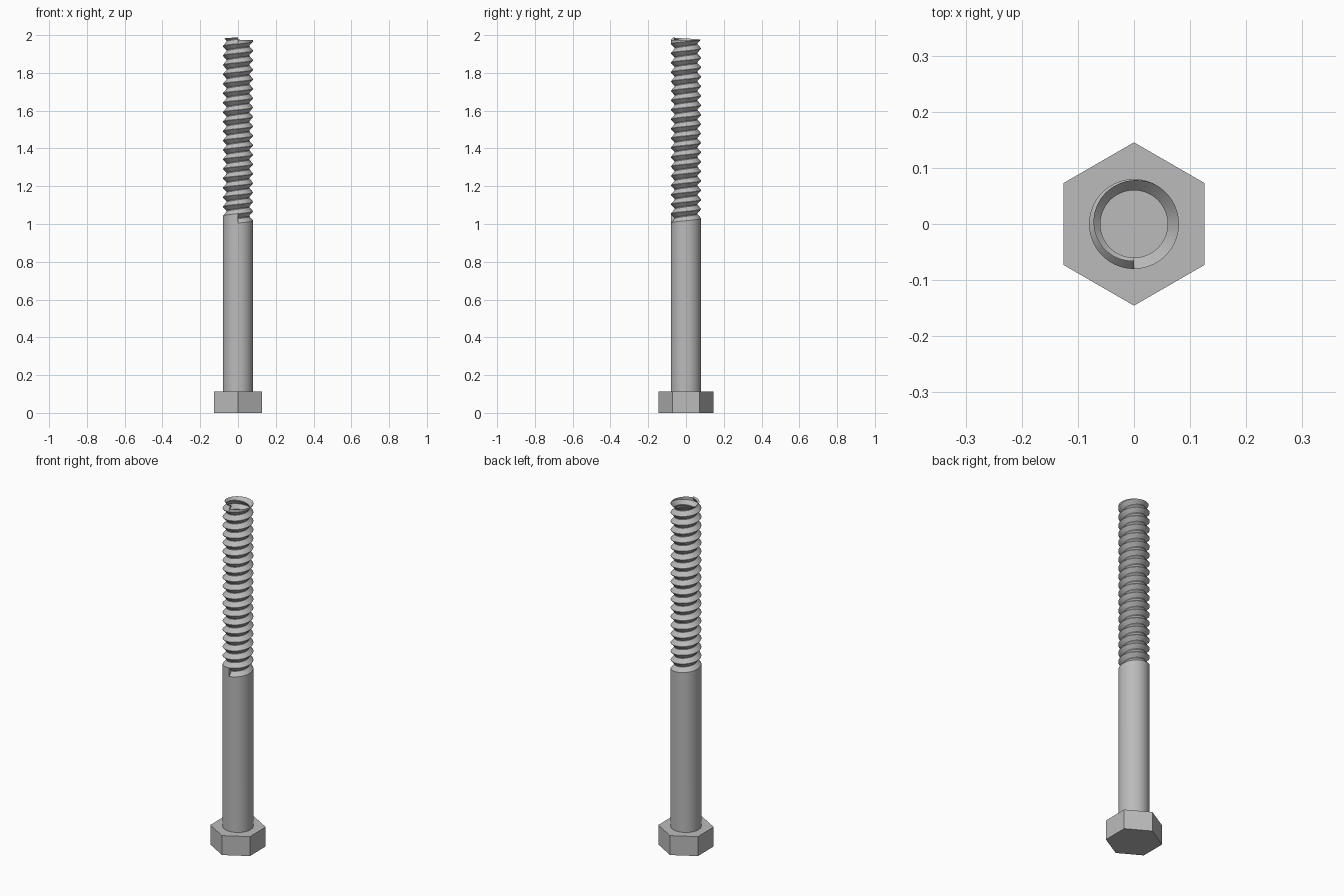
import bpy, bmesh, math

cube = bpy.data.objects.get("Cube")
if cube:
    bpy.data.objects.remove(cube)

steel = bpy.data.materials.new("grey steel")
steel.use_nodes = True
GREY = (0.5, 0.5, 0.5, 1)
steel.diffuse_color = GREY
steel.node_tree.nodes["Principled BSDF"].inputs["Base Color"].default_value = GREY

SEG, TURNS, PITCH = 72, 19, 0.05
R, ROOT = 0.08, 0.06
BASE, START, TOP = 0.1, 1.005, 2.06
# one turn of the V groove: height above the helix, radius
GROOVE = [(0, R), (0.023, ROOT), (0.027, ROOT), (0.048, R)]


def make_object(name, bm):
    bmesh.ops.recalc_face_normals(bm, faces=bm.faces)
    mesh = bpy.data.meshes.new(name)
    bm.to_mesh(mesh)
    bm.free()
    obj = bpy.data.objects.new(name, mesh)
    bpy.context.collection.objects.link(obj)
    mesh.materials.append(steel)
    return obj


def prism(bm, rings, count, turn):
    """Solid of stacked regular rings given as (radius, height)."""
    loops = [[bm.verts.new((r * math.cos(turn + math.tau * i / count),
                            r * math.sin(turn + math.tau * i / count), z))
              for i in range(count)] for r, z in rings]
    for low, high in zip(loops, loops[1:]):
        for i in range(count):
            j = (i + 1) % count
            bm.faces.new((low[i], low[j], high[j], high[i]))
    bm.faces.new(loops[0])
    bm.faces.new(loops[-1])


# Hexagonal head
bm = bmesh.new()
prism(bm, [(0.1455, 0), (0.1455, 0.112)], 6, math.pi / 2)
make_object("hex_head", bm)

# Plain shank running into a right-handed helical groove
bm = bmesh.new()
cache = {}


def vert(i, r, z):
    key = (i % SEG, round(r, 4), round(z, 5))
    if key not in cache:
        a = math.tau * i / SEG - math.pi / 2
        cache[key] = bm.verts.new((r * math.cos(a), r * math.sin(a), z))
    return cache[key]


def groove_turn(i, n):
    z = START + PITCH * (n + i / SEG)
    return [vert(i, r, z + dz) for dz, r in GROOVE] + [vert(i, R, z + PITCH)]


def column(i):
    points = [vert(i, R, BASE)]
    for n in range(TURNS):
        points += groove_turn(i, n)[:-1]
    return points + [vert(i, R, START + PITCH * (TURNS + i / SEG)), vert(i, R, TOP)]


for i in range(SEG):
    a, b = column(i), column(i + 1)
    for k in range(len(a) - 1):
        face = [a[k], b[k], b[k + 1], a[k + 1]]
        if i == SEG - 1 and k == 0:
            face.insert(2, vert(0, R, START))
        if i == 0 and k == len(a) - 2:
            face.append(vert(0, R, START + PITCH * (TURNS + 1)))
        bm.faces.new(face)

# End walls of the groove, then the end caps
bm.faces.new(groove_turn(0, 0))
bm.faces.new(groove_turn(0, TURNS))
for z in (BASE, TOP):
    bm.faces.new([vert(i, R, z) for i in range(SEG)])
shank = make_object("threaded_shank", bm)

# Trim the tip to a chamfered end
bm = bmesh.new()
prism(bm, [(0.12, 0.05), (0.12, 1.934), (0.054, 2.0)], SEG, 0.02)
envelope = make_object("chamfer_cutter", bm)
envelope.hide_render = True
trim = shank.modifiers.new("chamfer", "BOOLEAN")
trim.operation, trim.solver, trim.object = "INTERSECT", "EXACT", envelope
bpy.ops.object.select_all(action="DESELECT")
shank.select_set(True)
bpy.context.view_layer.objects.active = shank
bpy.ops.object.modifier_apply(modifier=trim.name)
bpy.data.objects.remove(envelope)
bpy.ops.object.shade_smooth_by_angle(angle=math.radians(25))
